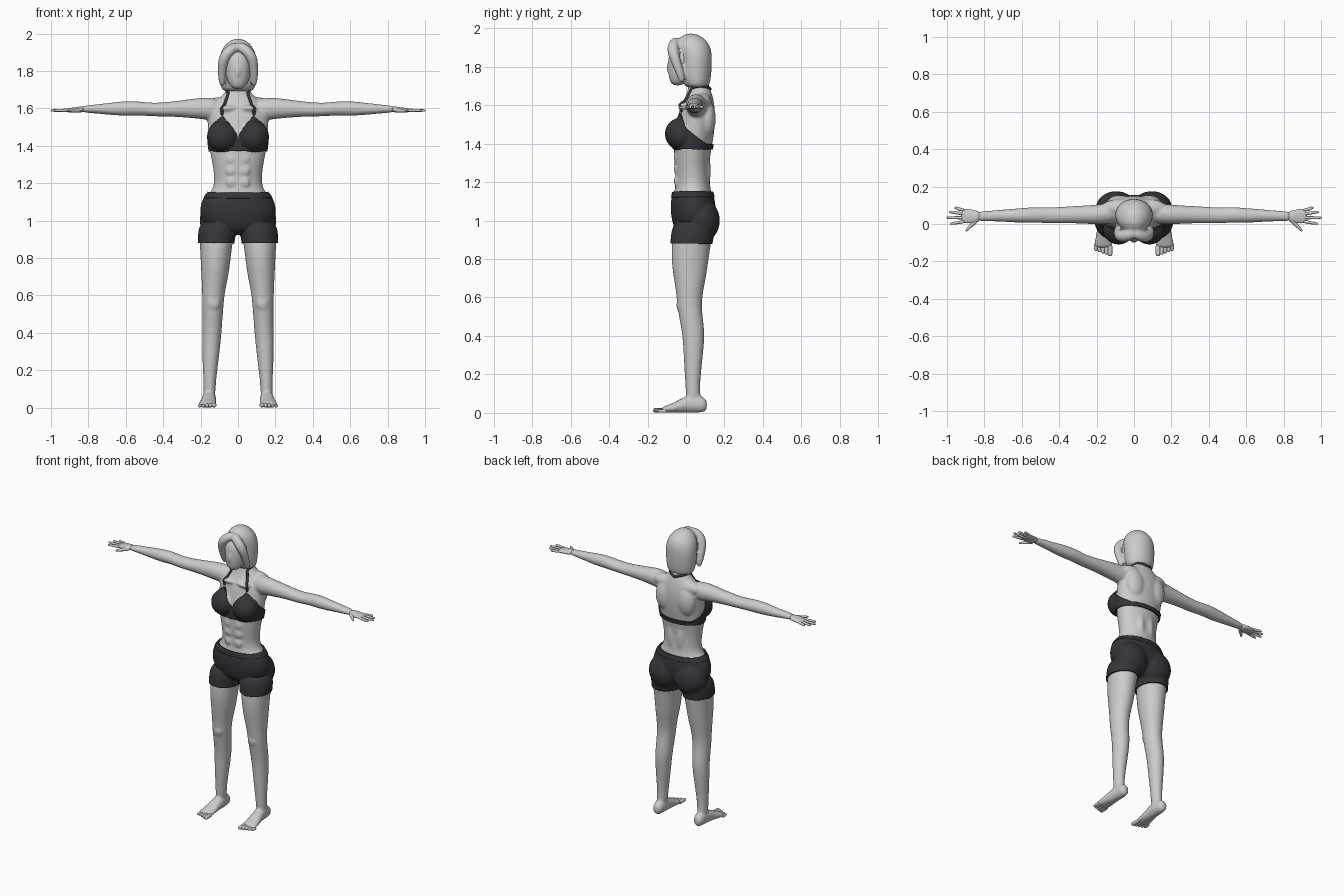
import bpy, bmesh, math
from mathutils import Vector, Matrix
from mathutils.bvhtree import BVHTree

cube = bpy.data.objects.get("Cube")
if cube:
    bpy.data.objects.remove(cube, do_unlink=True)

X, Y, Z = Vector((1, 0, 0)), Vector((0, 1, 0)), Vector((0, 0, 1))
SIDES = (1, -1)


def material(name, colour):
    mat = bpy.data.materials.new(name)
    mat.use_nodes = True
    mat.diffuse_color = colour
    mat.node_tree.nodes["Principled BSDF"].inputs["Base Color"].default_value = colour
    return mat


skin = material("light grey", (0.6, 0.6, 0.6, 1))
cloth = material("charcoal", (0.036, 0.035, 0.042, 1))


def mirrored(sections, side):
    return [(side * s[0], *s[1:]) for s in sections]


def loft(bm, sections, axis=None, ref=X, sides=16):
    """Skin elliptical rings (x, y, z, radius a, radius b) into a closed tube."""
    centres = [Vector(s[:3]) for s in sections]
    last = len(sections) - 1
    rings = []
    for i, s in enumerate(sections):
        along = axis or (centres[min(i + 1, last)] - centres[max(i - 1, 0)]).normalized()
        u = (ref - along * ref.dot(along)).normalized()
        v = along.cross(u)
        ring = []
        for k in range(sides):
            t = math.tau * k / sides
            ring.append(bm.verts.new(centres[i] + u * s[3] * math.cos(t) + v * s[-1] * math.sin(t)))
        rings.append(ring)
    for low, high in zip(rings, rings[1:]):
        for k in range(sides):
            n = (k + 1) % sides
            bm.faces.new((low[k], low[n], high[n], high[k]))
    bm.faces.new(rings[0][::-1])
    bm.faces.new(rings[-1])


def muscle(bm, centre, radii):
    """Ellipsoid on both sides of the body."""
    for side in SIDES:
        place = Matrix.Translation((side * centre[0], *centre[1:])) @ Matrix.Diagonal((*radii, 1))
        bmesh.ops.create_uvsphere(bm, u_segments=16, v_segments=10, radius=1, matrix=place)


def finish(name, bm, mat, subdivide=True, voxel=None):
    bmesh.ops.recalc_face_normals(bm, faces=bm.faces[:])
    for face in bm.faces:
        face.smooth = True
    mesh = bpy.data.meshes.new(name)
    bm.to_mesh(mesh)
    bm.free()
    mesh.materials.append(mat)
    obj = bpy.data.objects.new(name, mesh)
    bpy.context.scene.collection.objects.link(obj)
    if subdivide:
        sub = obj.modifiers.new("round", "SUBSURF")
        sub.levels = sub.render_levels = 2
    if voxel:
        fuse = obj.modifiers.new("fuse", "REMESH")
        fuse.mode = "VOXEL"
        fuse.voxel_size = voxel
        fuse.use_smooth_shade = True
        soft = obj.modifiers.new("soften", "SMOOTH")
        soft.factor, soft.iterations = 0.5, 5
    return obj


# Body: trunk and neck
bm = bmesh.new()
loft(bm, [(0, .03, .93, .1, .07), (0, .04, 1, .2, .11), (0, .037, 1.08, .2, .112),
          (0, .035, 1.13, .175, .102), (0, .035, 1.165, .137, .094), (0, .035, 1.22, .128, .09),
          (0, .03, 1.3, .138, .093), (0, .035, 1.38, .156, .1), (0, .045, 1.46, .162, .105),
          (0, .055, 1.54, .168, .1), (0, .06, 1.6, .16, .09), (0, .07, 1.65, .11, .07),
          (0, .068, 1.69, .06, .056), (0, .06, 1.74, .053, .05), (0, .05, 1.8, .045, .045)], Z)

# Body: head
loft(bm, [(0, -.045, 1.7, .03, .03), (0, -.032, 1.74, .058, .06), (0, -.01, 1.8, .074, .086),
          (0, 0, 1.87, .08, .095), (0, .02, 1.93, .06, .07)], Z)
muscle(bm, (0, -.09, 1.795), (.012, .013, .03))

# Body: arms, legs and feet
arm = [(.08, .06, 1.59, .055, .06), (.17, .052, 1.6, .056, .062), (.24, .05, 1.6, .051, .053),
       (.34, .05, 1.597, .046, .042), (.45, .045, 1.592, .043, .036), (.52, .05, 1.6, .043, .038),
       (.6, .045, 1.6, .041, .042), (.7, .045, 1.597, .033, .031), (.8, .042, 1.597, .027, .021),
       (.84, .04, 1.595, .028, .017)]
leg = [(.105, .04, 1, .09, .1), (.113, .035, .93, .097, .106), (.118, .025, .86, .087, .103),
       (.12, .02, .78, .081, .097), (.124, .02, .7, .073, .085), (.131, .018, .62, .062, .07),
       (.134, .018, .55, .058, .064), (.137, .03, .47, .055, .062), (.14, .04, .4, .053, .059),
       (.145, .038, .3, .048, .051), (.149, .035, .2, .039, .043), (.152, .035, .12, .033, .037),
       (.153, .04, .05, .034, .04)]
foot = [(.155, .11, .04, .02, .025), (.153, .09, .043, .035, .043), (.153, .04, .05, .036, .05),
        (.156, -.02, .04, .04, .04), (.161, -.07, .025, .047, .025), (.164, -.11, .018, .05, .018),
        (.165, -.13, .014, .045, .012)]
for side in SIDES:
    loft(bm, mirrored(arm, side), X, Y)
    loft(bm, mirrored(leg, side), Z)
    loft(bm, mirrored(foot, side), Y)

# Body: muscle shapes
muscle(bm, (.082, -.028, 1.45), (.078, .076, .076))   # bust
muscle(bm, (.095, .082, 1), (.105, .088, .105))       # seat
muscle(bm, (.08, .085, 1.618), (.1, .05, .045))       # shoulder slope
muscle(bm, (.078, .11, 1.53), (.07, .046, .1))        # shoulder blade
muscle(bm, (.035, .1, 1.26), (.03, .03, .11))         # lower back
muscle(bm, (.131, -.03, .56), (.036, .02, .042))      # kneecap
muscle(bm, (.055, -.022, 1.6), (.05, .02, .015))      # collarbone
for row in range(3):
    muscle(bm, (.034, -.05, 1.205 + row * .062), (.03, .014, .028))
body = finish("body", bm, skin, voxel=.008)

# Hair: bob with two swept fringe locks
bm = bmesh.new()
loft(bm, [(0, .06, 1.69, .07, .045), (0, .055, 1.7, .092, .07), (0, .05, 1.76, .101, .084),
          (0, .05, 1.85, .106, .088), (0, .037, 1.91, .094, .094), (0, .027, 1.955, .058, .062),
          (0, .026, 1.973, .02, .02)], Z)
lock = [(-.01, -.04, 1.935, .028), (.04, -.068, 1.918, .031), (.076, -.07, 1.875, .032),
        (.087, -.045, 1.81, .025), (.085, -.015, 1.71, .018)]
for side in SIDES:
    loft(bm, mirrored(lock, side), ref=Y, sides=12)
finish("hair", bm, skin, voxel=.008)

# Hands: palm, four fingers and thumb
palm = [(.82, .041, 1.596, .027, .018), (.86, .04, 1.593, .036, .015),
        (.9, .043, 1.59, .041, .012), (.925, .043, 1.589, .036, .008)]
thumb = [(.83, .03, 1.592, .014), (.865, -.002, 1.588, .012), (.885, -.022, 1.587, .009),
         (.9, -.04, 1.586, .006)]
fingers = [(.073, .96, .087), (.053, .99, .064), (.033, 1.003, .034), (.014, .985, .002)]
for side, label in zip(SIDES, ("left", "right")):
    bm = bmesh.new()
    loft(bm, mirrored(palm, side), X, Y)
    loft(bm, mirrored(thumb, side), ref=Z, sides=8)
    for base, tip_x, tip_y in fingers:
        mid = (base + tip_y) / 2
        loft(bm, mirrored([(.9, base, 1.59, .01), (.94, mid, 1.59, .009),
                           (tip_x - .01, tip_y, 1.589, .008), (tip_x, tip_y, 1.589, .005)], side),
             ref=Z, sides=8)
    finish(label + "_hand", bm, skin)

    # Toes
    bm = bmesh.new()
    for toe in range(5):
        x, tip, r = .128 + toe * .019, -.172 + toe * .007, .014 - toe * .001
        loft(bm, mirrored([(x, -.1, r, r), (x, tip + .03, r, r), (x, tip + .008, r, r),
                           (x, tip, r, r * .6)], side), Y, sides=8)
    finish(label + "_toes", bm, skin)

# Clothing is cut from the finished body surface and thickened
bpy.context.view_layer.update()
depsgraph = bpy.context.evaluated_depsgraph_get()
surface = bmesh.new()
surface.from_object(body, depsgraph)
tree = BVHTree.FromBMesh(surface)


def garment(name, bottom, top, thickness, cuts=(), keep=lambda p: True):
    bm = surface.copy()
    far = [f for f in bm.faces if not bottom - .05 < f.calc_center_median().z < top + .05]
    bmesh.ops.delete(bm, geom=far, context="FACES")
    for point, normal in [((0, 0, bottom), Z), ((0, 0, top), Z), *cuts]:
        bmesh.ops.bisect_plane(bm, geom=bm.verts[:] + bm.edges[:] + bm.faces[:],
                               plane_co=point, plane_no=normal)
    spare = []
    for f in bm.faces:
        p = f.calc_center_median()
        if not (bottom < p.z < top and keep(p)):
            spare.append(f)
    bmesh.ops.delete(bm, geom=spare, context="FACES")
    obj = finish(name, bm, cloth, subdivide=False)
    solid = obj.modifiers.new("thickness", "SOLIDIFY")
    solid.thickness, solid.offset = thickness, 1


garment("shorts", .88, 1.145, .009)
garment("waistband", 1.118, 1.147, .012)


# Halter top: neckline, outer edge and side edge are straight cuts
def top_shape(p):
    x = abs(p.x)
    neckline = p.z < 1.44 + 1.5 * x
    outer = p.z < 1.7 - 1.3 * x
    flank = p.z < max(1.48 - .8 * p.y, 1.48 - 3 * p.y)
    return x < .25 and (p.z < 1.397 or (neckline and outer and flank))


cuts = [((0, 0, 1.397), Z), ((0, 0, 1.48), (0, .8, 1)), ((0, 0, 1.48), (0, 3, 1))]
for side in SIDES:
    cuts += [((0, 0, 1.44), (-1.5 * side, 0, 1)), ((0, 0, 1.7), (1.3 * side, 0, 1))]
garment("halter_top", 1.372, 1.62, .009, cuts, top_shape)

# Neck straps follow the body surface
path = [Vector(p) for p in ((.094, -.04, 1.565), (.08, -.02, 1.62), (.058, .02, 1.69),
                            (.05, .1, 1.695), (0, .14, 1.685))]
bm = bmesh.new()
for side in SIDES:
    points = []
    for a, b in zip(path, path[1:]):
        for step in range(5):
            p = a.lerp(b, step / 5)
            points.append(tree.find_nearest(Vector((side * p.x, p.y, p.z)))[0])
    points.append(tree.find_nearest(path[-1])[0])
    loft(bm, [(*p, .009) for p in points], ref=Vector((side, -.6, -.8)), sides=8)
finish("neck_straps", bm, cloth)
surface.free()
